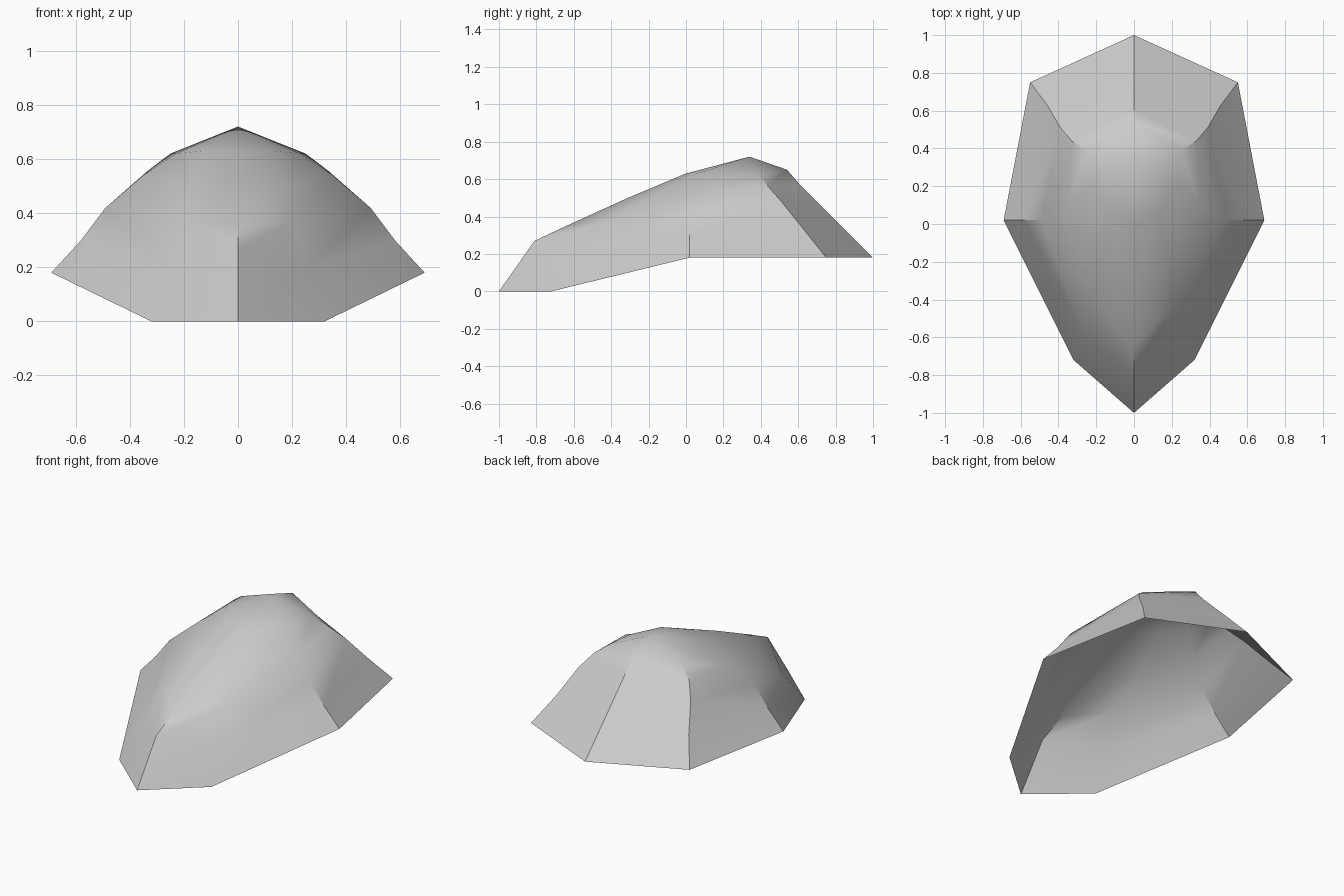
import bpy
import bmesh
import math

# Remove only the default cube
cube = bpy.data.objects.get("Cube")
if cube:
    bpy.data.objects.remove(cube, do_unlink=True)


def make_material(name, colour):
    mat = bpy.data.materials.new(name)
    mat.use_nodes = True
    mat.diffuse_color = colour
    mat.node_tree.nodes["Principled BSDF"].inputs["Base Color"].default_value = colour
    return mat


# Ribs of the left half, each running from the open rim up towards the crown
front_ridge = [(0, -1, 0), (0, -.81, .27), (0, -.64, .35), (0, -.31, .5), (0, 0, .63)]
front_corner = [(.32, -.72, 0), (.26, -.58, .2), (.2, -.44, .37), (.18, -.2, .5), (.13, .06, .63)]
side_corner = [(.69, .02, .18), (.58, .02, .3), (.49, .02, .42), (.35, .1, .54), (.23, .22, .62)]
back_corner = [(.55, .75, .18), (.46, .63, .33), (.39, .51, .48), (.33, .44, .56), (.25, .39, .62)]
back_ridge = [(0, 1, .18), (0, .84, .34), (0, .68, .5), (0, .61, .57), (0, .54, .65)]
crown = (0, .34, .72)


def build_shell(name, ribs, top, material):
    """Skin neighbouring ribs with quads, close them at the crown, mirror in x."""
    bm = bmesh.new()
    rows = [[bm.verts.new(p) for p in rib] for rib in ribs]
    tip = bm.verts.new(top)
    for a, b in zip(rows, rows[1:]):
        for i in range(len(a) - 1):
            bm.faces.new((a[i], b[i], b[i + 1], a[i + 1]))
        bm.faces.new((a[-1], b[-1], tip))

    # Right half, welded along the centre ridge
    copy = bmesh.ops.duplicate(bm, geom=bm.verts[:] + bm.edges[:] + bm.faces[:])["geom"]
    for v in copy:
        if isinstance(v, bmesh.types.BMVert):
            v.co.x = -v.co.x
    flipped = [f for f in copy if isinstance(f, bmesh.types.BMFace)]
    bmesh.ops.reverse_faces(bm, faces=flipped)
    bmesh.ops.remove_doubles(bm, verts=bm.verts[:], dist=0.001)

    mesh = bpy.data.meshes.new(name)
    bm.to_mesh(mesh)
    bm.free()
    mesh.materials.append(material)
    obj = bpy.data.objects.new(name, mesh)
    bpy.context.collection.objects.link(obj)
    return obj


# Thin open shell, smooth with creased ridges
grey = make_material("stone grey", (.6, .6, .6, 1))
shell = build_shell("shell", [front_ridge, front_corner, side_corner, back_corner, back_ridge],
                    crown, grey)
bpy.ops.object.select_all(action='DESELECT')
shell.select_set(True)
bpy.context.view_layer.objects.active = shell
bpy.ops.object.shade_smooth_by_angle(angle=math.radians(35))
